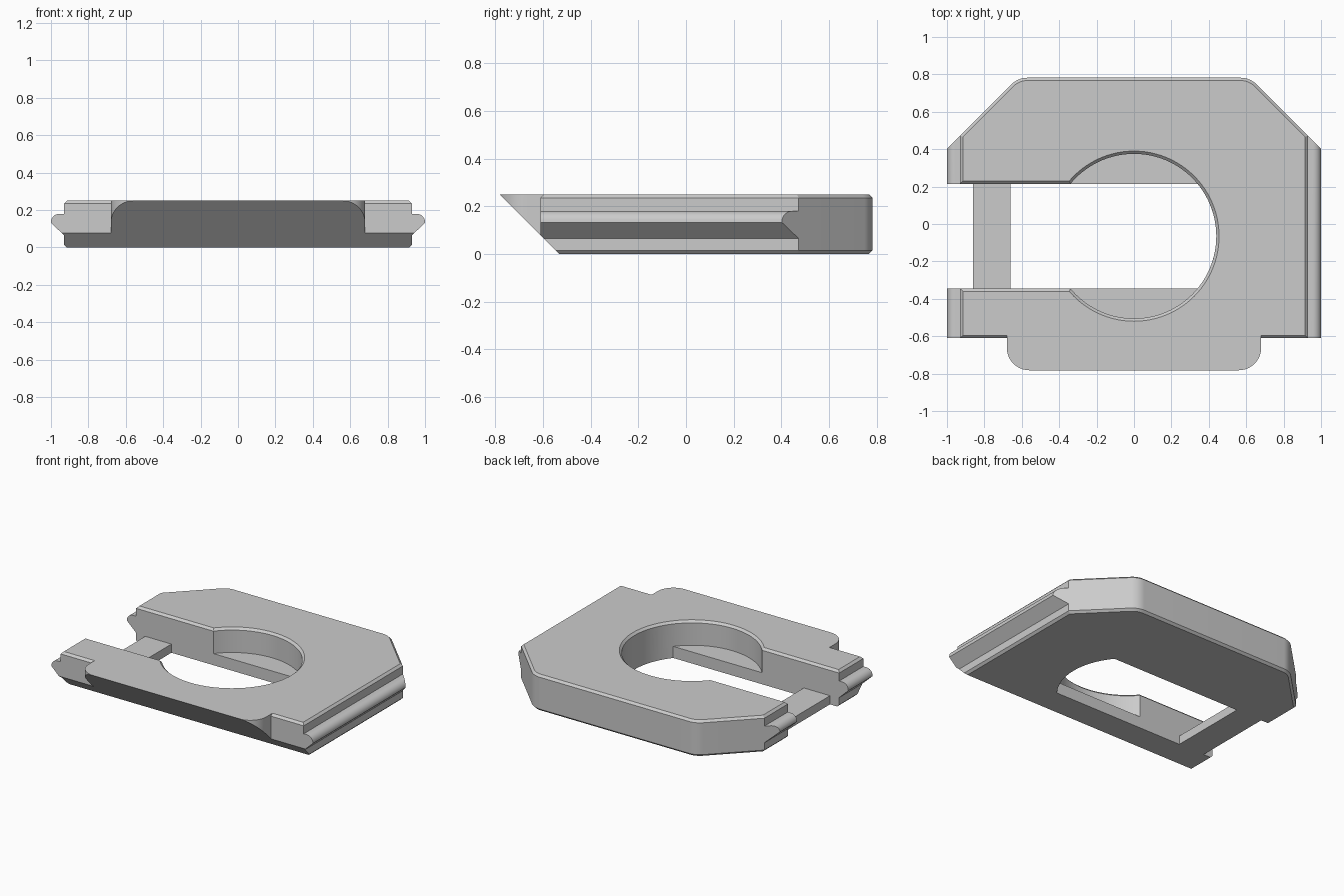
import bpy, bmesh, math
from mathutils import Vector

cube = bpy.data.objects.get("Cube")
if cube:
    bpy.data.objects.remove(cube, do_unlink=True)

H = 0.25            # plate thickness
C = 0.015           # chamfer size
HALF_X, BACK, EAR = 0.93, 0.782, -0.61
DIAG = 1.402        # back corners lie on |x| + y = DIAG
HOLE_Y, HOLE_R, SLOT = -0.065, 0.44, 0.28
LEDGE, BAR_H = 0.08, 0.06

metal = bpy.data.materials.new("plain_grey")
metal.use_nodes = True
grey = (0.6, 0.6, 0.6, 1)
metal.diffuse_color = grey
metal.node_tree.nodes["Principled BSDF"].inputs["Base Color"].default_value = grey


def loft(name, rings, trims=()):
    """Closed solid through matching rings, trimmed by (point, outward normal) planes."""
    bm = bmesh.new()
    loops = [[bm.verts.new(p) for p in ring] for ring in rings]
    bm.faces.new(loops[0])
    bm.faces.new(loops[-1])
    for a, b in zip(loops, loops[1:]):
        for i in range(len(a)):
            j = (i + 1) % len(a)
            bm.faces.new((a[i], a[j], b[j], b[i]))
    bmesh.ops.recalc_face_normals(bm, faces=bm.faces)
    for point, normal in trims:
        trim(bm, point, normal)
    mesh = bpy.data.meshes.new(name)
    bm.to_mesh(mesh)
    bm.free()
    obj = bpy.data.objects.new(name, mesh)
    bpy.context.collection.objects.link(obj)
    mesh.materials.append(metal)
    return obj


def trim(bm, point, normal):
    geom = bm.verts[:] + bm.edges[:] + bm.faces[:]
    cut = bmesh.ops.bisect_plane(bm, geom=geom, plane_co=point, plane_no=normal, clear_outer=True)
    edges = [e for e in cut["geom_cut"] if isinstance(e, bmesh.types.BMEdge)]
    bmesh.ops.holes_fill(bm, edges=edges)
    bmesh.ops.recalc_face_normals(bm, faces=bm.faces)


def flat(points, z):
    return [(x, y, z) for x, y in points]


def circle(r, n=96):
    return [(r * math.cos(math.tau * i / n), HOLE_Y + r * math.sin(math.tau * i / n)) for i in range(n)]


def rounded(points, radii, steps=10):
    """Polygon with arcs of the given radius at its corners."""
    out = []
    for i, r in enumerate(radii):
        p = Vector(points[i])
        if not r:
            out.append(p)
            continue
        a = (Vector(points[i - 1]) - p).normalized()
        b = (Vector(points[(i + 1) % len(points)]) - p).normalized()
        half = a.angle(b) / 2
        centre = p + (a + b).normalized() * (r / math.sin(half))
        start = p + a * (r / math.tan(half)) - centre
        end = p + b * (r / math.tan(half)) - centre
        sweep = math.pi - 2 * half
        for k in range(steps + 1):
            t = sweep * k / steps
            out.append(centre + (start * math.sin(sweep - t) + end * math.sin(t)) / math.sin(sweep))
    return out


def inset(points, d):
    """Mitred inset of a counter-clockwise convex outline."""
    out = []
    for i, p in enumerate(points):
        a = (p - points[i - 1]).normalized()
        b = (points[(i + 1) % len(points)] - p).normalized()
        na, nb = Vector((-a.y, a.x)), Vector((-b.y, b.x))
        out.append(p + (na + nb) * (d / (1 + na.dot(nb))))
    return out


def combine(target, other, operation):
    mod = target.modifiers.new(operation, "BOOLEAN")
    mod.operation, mod.solver, mod.object = operation, "EXACT", other
    bpy.ops.object.select_all(action="DESELECT")
    bpy.context.view_layer.objects.active = target
    target.select_set(True)
    bpy.ops.object.modifier_apply(modifier=mod.name)
    bpy.data.objects.remove(other, do_unlink=True)


# Main plate with chamfered rims and clipped, rounded back corners
cx, cy = DIAG - BACK, DIAG - HALF_X
outline = rounded([(-HALF_X, EAR), (HALF_X, EAR), (HALF_X, cy), (cx, BACK), (-cx, BACK), (-HALF_X, cy)],
                  [0, 0, 0, 0.12, 0.12, 0])
inner = inset(outline, C)
plate = loft("slotted_plate", [flat(inner, 0), flat(outline, C), flat(outline, H - C), flat(inner, H)])

# Front lip, sharp at its upper edge
lip_outline = rounded([(-0.68, -BACK), (0.68, -BACK), (0.68, -0.5), (-0.68, -0.5)], [0.12, 0.12, 0, 0])
combine(plate, loft("front_lip", [flat(lip_outline, 0), flat(lip_outline, H)]), "UNION")

# Side rails: sloped below, rounded above
rail = [(0.8, 0.065), (HALF_X, 0.065), (1.0, 0.132)]
rail += [(0.955 + 0.045 * math.cos(t * math.pi / 16), 0.135 + 0.045 * math.sin(t * math.pi / 16)) for t in range(1, 9)]
rail += [(0.8, 0.18)]
for side in (1, -1):
    rings = [[(side * x, y, z) for x, z in rail] for y in (EAR, 0.7)]
    combine(plate, loft("side_rail", rings, [((side * DIAG, 0, 0), (side, 1, 0))]), "UNION")

# Undercut front slope
bm = bmesh.new()
bm.from_mesh(plate.data)
trim(bm, (0, H - BACK, 0), (0, -1, -1))
bm.to_mesh(plate.data)
bm.free()

# Round pocket with a chamfered rim
pocket = loft("pocket_cutter", [flat(circle(r), z) for r, z in
                                ((HOLE_R, LEDGE), (HOLE_R, H - C), (HOLE_R + 2 * C, H + C))])
combine(plate, pocket, "DIFFERENCE")

# Through slot, ending in the pocket's curve
reach = math.asin(SLOT / HOLE_R)
arc = [-reach + 2 * reach * i / 24 for i in range(25)]
through = [(HOLE_R * math.cos(a), HOLE_Y + HOLE_R * math.sin(a)) for a in arc]
through += [(-1.2, HOLE_Y + SLOT), (-1.2, HOLE_Y - SLOT)]
combine(plate, loft("slot_cutter", [flat(through, -0.1), flat(through, 0.15)]), "DIFFERENCE")

# Upper slot with flared rim
section = [(-SLOT, 0.1), (SLOT, 0.1), (SLOT, H - C), (SLOT + 2 * C, H + C), (-SLOT - 2 * C, H + C), (-SLOT, H - C)]
flare = loft("flare_cutter", [[(x, HOLE_Y + y, z) for y, z in section] for x in (-1.2, -0.2)])
combine(plate, flare, "DIFFERENCE")

# Thin bar across the slot mouth
s = SLOT + 0.002
bar = [(-0.86, HOLE_Y - s), (-0.66, HOLE_Y - s), (-0.66, HOLE_Y + s), (-0.86, HOLE_Y + s)]
loft("slot_bar", [flat(bar, 0), flat(bar, BAR_H)])

bpy.ops.object.select_all(action="DESELECT")
bpy.context.view_layer.objects.active = plate
plate.select_set(True)
bpy.ops.object.shade_smooth_by_angle(angle=math.radians(20))
